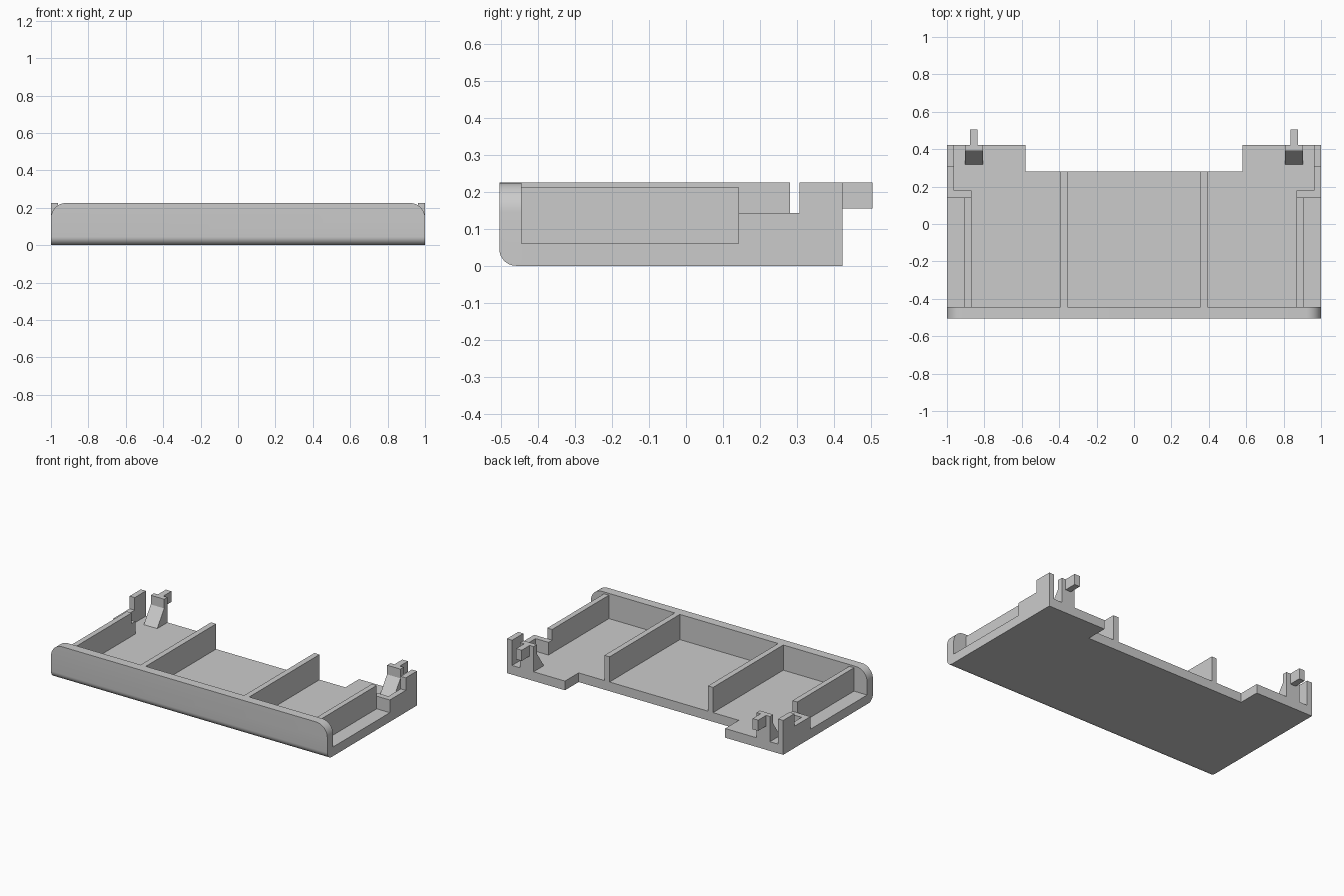
import bpy, bmesh, math
from mathutils import Vector

cube = bpy.data.objects.get("Cube")
if cube:
    bpy.data.objects.remove(cube, do_unlink=True)

grey = bpy.data.materials.new("light_grey_plastic")
grey.use_nodes = True
grey.diffuse_color = (0.6, 0.6, 0.6, 1)
grey.node_tree.nodes["Principled BSDF"].inputs["Base Color"].default_value = (0.6, 0.6, 0.6, 1)


def prism(name, outline, place, depth, round_edge=None):
    """Extrude a 2D outline; place maps (u, v) to 3D, depth is the extrusion vector."""
    bm = bmesh.new()
    face = bm.faces.new([bm.verts.new(place(u, v)) for u, v in outline])
    grown = bmesh.ops.extrude_face_region(bm, geom=[face])["geom"]
    bmesh.ops.translate(bm, vec=Vector(depth),
                        verts=[g for g in grown if isinstance(g, bmesh.types.BMVert)])
    bmesh.ops.recalc_face_normals(bm, faces=bm.faces)
    if round_edge:
        test, radius = round_edge
        edges = [e for e in bm.edges if all(test(v.co) for v in e.verts)]
        bmesh.ops.bevel(bm, geom=edges, offset=radius, segments=8, profile=0.5, affect='EDGES')
    mesh = bpy.data.meshes.new(name)
    bm.to_mesh(mesh)
    bm.free()
    mesh.materials.append(grey)
    obj = bpy.data.objects.new(name, mesh)
    bpy.context.collection.objects.link(obj)
    return obj


def box(name, x, y, z):
    corners = [(x[0], y[0]), (x[1], y[0]), (x[1], y[1]), (x[0], y[1])]
    return prism(name, corners, lambda u, v: (u, v, z[0]), (0, 0, z[1] - z[0]))


FRONT, INNER, BACK = -0.505, -0.445, 0.423
FLOOR, LOW, TOP = 0.06, 0.143, 0.225

# floor plate with the wide notch at the back
half = [(1, INNER), (1, BACK), (0.58, BACK), (0.58, 0.282)]
prism("floor_plate", half + [(-x, y) for x, y in reversed(half)],
      lambda u, v: (u, v, 0), (0, 0, FLOOR))

# front panel: rounded upper corners and a rounded lower front edge
r = 0.08
arc = [(1 - r + r * math.cos(a), TOP - r + r * math.sin(a))
       for a in (math.radians(9 * i) for i in range(11))]
outline = [(1, 0)] + arc + [(-x, z) for x, z in reversed(arc)] + [(-1, 0)]
panel = prism("front_panel", outline, lambda u, v: (u, FRONT, v), (0, INNER - FRONT, 0),
              (lambda co: co.y < FRONT + 0.001 and co.z < 0.001, 0.045))
bpy.context.view_layer.objects.active = panel
panel.select_set(True)
bpy.ops.object.shade_smooth_by_angle(angle=math.radians(30))
panel.select_set(False)

for side, s in (("left", 1), ("right", -1)):
    def part(name, x, y, z):
        return box(f"{side}_{name}", sorted((s * x[0], s * x[1])), y, z)

    # inner divider and recessed side wall
    part("divider", (0.356, 0.393), (INNER, 0.282), (FLOOR, TOP))
    part("side_wall", (0.87, 0.905), (INNER, 0.142), (FLOOR, 0.213))

    # stepped corner wall and its upright post
    part("step_wall", (0.87, 1), (0.142, 0.18), (FLOOR, LOW))
    part("corner_wall", (0.963, 1), (0.18, 0.307), (FLOOR, LOW))
    part("corner_post", (0.963, 1), (0.307, BACK), (FLOOR, TOP))

    # clip arm with a sloped brace, and the hook behind it
    profile = [(0.317, FLOOR), (BACK, FLOOR), (BACK, TOP), (0.389, TOP), (0.389, 0.165)]
    prism(f"{side}_clip_arm", profile, lambda u, v: (s * 0.807, u, v), (s * 0.097, 0, 0))
    part("clip_hook", (0.836, 0.876), (BACK, 0.505), (0.155, TOP))
